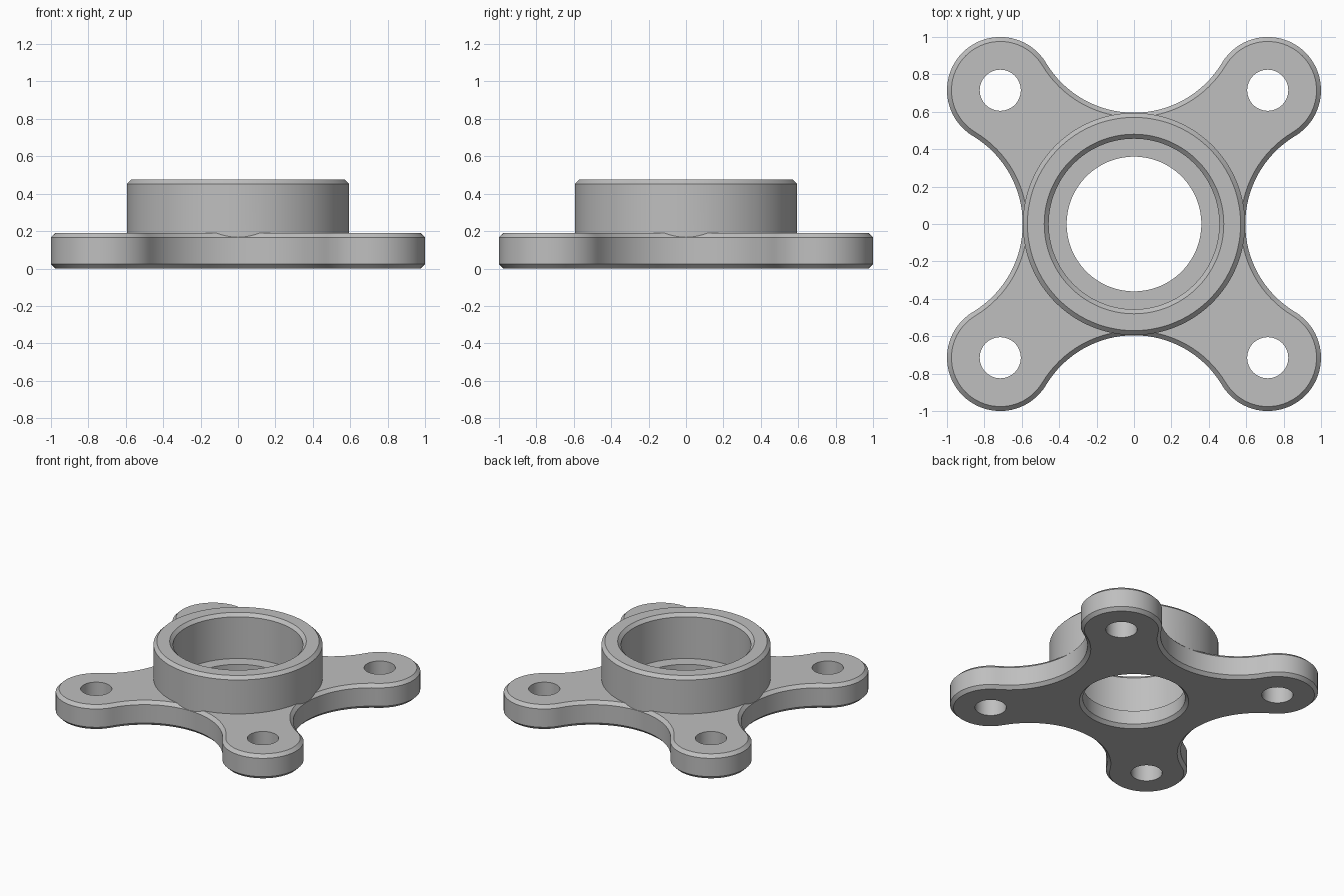
import bpy
import bmesh
from math import atan2, cos, sin, pi, radians
from mathutils import Matrix, Vector

cube = bpy.data.objects.get("Cube")
if cube:
    bpy.data.objects.remove(cube, do_unlink=True)

CHAMFER = 0.024
PLATE_TOP = 0.19
HUB_TOP = 0.477
HUB_R = 0.594
WAIST = 0.595         # distance from the axis to the narrowest point of the plate
LOBE = 0.715          # lobe centre offset in x and y
LOBE_R = 0.285

# Plain grey metal
grey = bpy.data.materials.new("grey metal")
grey.use_nodes = True
COLOUR = (0.52, 0.52, 0.52, 1)
grey.diffuse_color = COLOUR
grey.node_tree.nodes["Principled BSDF"].inputs["Base Color"].default_value = COLOUR


def new_object(name, bm):
    bmesh.ops.recalc_face_normals(bm, faces=bm.faces)
    mesh = bpy.data.meshes.new(name)
    bm.to_mesh(mesh)
    bm.free()
    mesh.materials.append(grey)
    obj = bpy.data.objects.new(name, mesh)
    bpy.context.collection.objects.link(obj)
    return obj


def loft(name, rings):
    """Solid skinned through equal-length rings of points, capped at both ends."""
    bm = bmesh.new()
    loops = [[bm.verts.new(p) for p in ring] for ring in rings]
    n = len(loops[0])
    for low, high in zip(loops, loops[1:]):
        for i in range(n):
            j = (i + 1) % n
            bm.faces.new((low[i], low[j], high[j], high[i]))
    bm.faces.new(loops[0][::-1])
    bm.faces.new(loops[-1])
    return new_object(name, bm)


def turned(name, profile, segments, centre=(0, 0)):
    """Round solid from (radius, height) pairs."""
    angles = [2 * pi * i / segments for i in range(segments)]
    return loft(name, [[(centre[0] + r * cos(a), centre[1] + r * sin(a), z)
                        for a in angles] for r, z in profile])


def outline(inset, z):
    """Four round lobes joined by tangent hollow arcs, moved inward by inset."""
    k = LOBE_R - WAIST
    c = (2 * LOBE ** 2 - k ** 2) / (2 * (LOBE + k))   # hollow arc centre
    tangent = atan2(c - LOBE, -LOBE)
    lobe_r, hollow_r = LOBE_R - inset, c - WAIST + inset
    start, sweep = pi / 2 - tangent, 2 * tangent - pi / 2
    quarter = []
    for i in range(41):
        a = start + sweep * i / 40
        quarter.append(Vector((LOBE + lobe_r * cos(a), LOBE + lobe_r * sin(a), z)))
    first, last = tangent - pi, -tangent
    for i in range(1, 32):
        a = first + (last - first) * i / 32
        quarter.append(Vector((hollow_r * cos(a), c + hollow_r * sin(a), z)))
    return [Matrix.Rotation(q * pi / 2, 3, 'Z') @ p for q in range(4) for p in quarter]


def combine(target, tool, operation):
    tool.hide_render = True
    mod = target.modifiers.new(operation.lower(), 'BOOLEAN')
    mod.operation = operation
    mod.solver = 'EXACT'
    mod.object = tool
    bpy.context.view_layer.objects.active = target
    bpy.ops.object.modifier_apply(modifier=mod.name)
    bpy.data.objects.remove(tool, do_unlink=True)


# Four-lobed plate with chamfered rims
flange = loft("flange", [outline(CHAMFER, 0), outline(0, CHAMFER),
                         outline(0, PLATE_TOP - CHAMFER), outline(CHAMFER, PLATE_TOP)])

# Raised round hub
hub = turned("hub", [(HUB_R, 0.1), (HUB_R, HUB_TOP - CHAMFER),
                     (HUB_R - CHAMFER, HUB_TOP)], 128)
combine(flange, hub, 'UNION')

# Stepped bore, chamfered at both mouths
HOLE_R, SEAT_R, SEAT_Z, OVER = 0.36, 0.456, 0.13, 0.05
bore = turned("bore_cutter", [
    (HOLE_R + CHAMFER + OVER, -OVER), (HOLE_R, CHAMFER), (HOLE_R, SEAT_Z),
    (SEAT_R, SEAT_Z), (SEAT_R, HUB_TOP - CHAMFER),
    (SEAT_R + CHAMFER + OVER, HUB_TOP + OVER)], 128)
combine(flange, bore, 'DIFFERENCE')

# Bolt hole in each lobe
for sx in (-1, 1):
    for sy in (-1, 1):
        hole = turned("bolt_hole_cutter", [(0.11, -0.1), (0.11, 0.3)], 48,
                      (sx * LOBE, sy * LOBE))
        combine(flange, hole, 'DIFFERENCE')

bpy.ops.object.select_all(action='DESELECT')
flange.select_set(True)
bpy.context.view_layer.objects.active = flange
bpy.ops.object.shade_smooth_by_angle(angle=radians(30))
